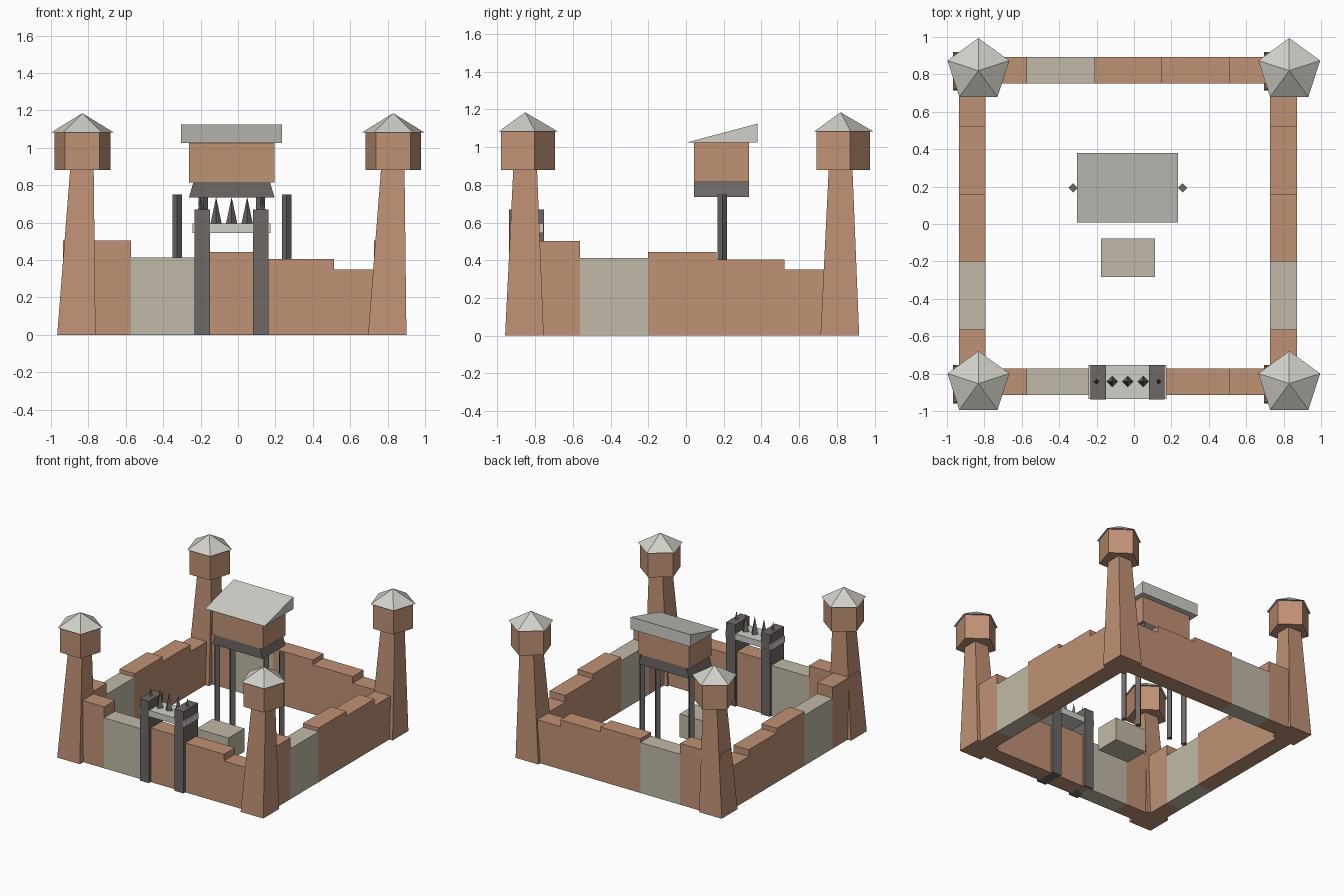
import bpy, bmesh, math
from mathutils import Vector

if "Cube" in bpy.data.objects:
    bpy.data.objects.remove(bpy.data.objects["Cube"], do_unlink=True)


def make_material(name, colour):
    mat = bpy.data.materials.new(name)
    mat.use_nodes = True
    mat.diffuse_color = (*colour, 1)
    mat.node_tree.nodes["Principled BSDF"].inputs["Base Color"].default_value = (*colour, 1)
    return mat


CLAY = make_material("clay brown", (0.53, 0.287, 0.18))
STONE = make_material("pale stone", (0.53, 0.49, 0.385))
TIMBER = make_material("dark timber", (0.156, 0.138, 0.133))
ROOF = make_material("light grey", (0.63, 0.62, 0.575))


def finish(name, bm, mat):
    bmesh.ops.recalc_face_normals(bm, faces=bm.faces)
    mesh = bpy.data.meshes.new(name)
    bm.to_mesh(mesh)
    bm.free()
    mesh.materials.append(mat)
    obj = bpy.data.objects.new(name, mesh)
    bpy.context.collection.objects.link(obj)
    return obj


def box(name, mat, xs, ys, zs, top_inset=0):
    """Box between limits; top_inset narrows the top along x."""
    bm = bmesh.new()
    bmesh.ops.create_cube(bm, size=1)
    for v in bm.verts:
        upper = v.co.z > 0
        inset = -math.copysign(top_inset, v.co.x) if upper else 0
        v.co = Vector((xs[v.co.x > 0] + inset, ys[v.co.y > 0], zs[upper]))
    return finish(name, bm, mat)


def tapered(name, mat, sides, base, top, r_base, r_top, turn=0.0):
    """Straight-sided solid between two regular polygons; r_top 0 gives a point."""
    bm = bmesh.new()

    def ring(centre, radius):
        angles = [math.pi / 2 + turn + math.tau * i / sides for i in range(sides)]
        return [bm.verts.new(Vector(centre) + radius * Vector((math.cos(a), math.sin(a), 0)))
                for a in angles]

    low = ring(base, r_base)
    bm.faces.new(low)
    high = ring(top, r_top) if r_top else [bm.verts.new(top)]
    if r_top:
        bm.faces.new(high)
    for i in range(sides):
        j = (i + 1) % sides
        side = [low[i], low[j]]
        side += [high[j], high[i]] if r_top else high
        bm.faces.new(side)
    return finish(name, bm, mat)


# Corner towers: leaning square shaft, five-sided lookout and pointed roof
for y, depth in ((-0.853, "front"), (0.82, "back")):
    for x, side in ((-0.832, "right"), (0.83, "left")):
        label = f"{depth}_{side}_tower"
        tapered(label + "_shaft", CLAY, 4, (x - 0.032, y - 0.004, 0), (x - 0.002, y, 0.9),
                0.145, 0.088, math.pi / 4)
        tapered(label + "_lookout", CLAY, 5, (x, y, 0.88), (x, y, 1.085), 0.157, 0.157)
        tapered(label + "_roof", ROOF, 5, (x, y, 1.083), (x, y, 1.185), 0.174, 0)

# Stepped walls: five panels per side, the second one in stone
STEP = 0.362
HEIGHTS = (0.503, 0.413, 0.443, 0.405, 0.35)
for i, height in enumerate(HEIGHTS):
    mat = STONE if i == 1 else CLAY
    start_x, start_y = -0.935 + STEP * i, -0.925 + STEP * i
    for label, ys in (("front", (-0.914, -0.772)), ("back", (0.752, 0.893))):
        box(f"{label}_wall_{i + 1}", mat, (start_x, start_x + STEP), ys, (0, height))
    for label, xs in (("right", (-0.935, -0.795)), ("left", (0.728, 0.871))):
        box(f"{label}_wall_{i + 1}", mat, xs, (start_y, start_y + STEP), (0, height))

# Gate: two pillars, a crossbeam and a row of spikes
for label, xs in (("right", (-0.233, -0.15)), ("left", (0.08, 0.163))):
    box(f"gate_{label}_pillar", TIMBER, xs, (-0.938, -0.753), (0, 0.67))
box("gate_beam", ROOF, (-0.243, 0.173), (-0.936, -0.755), (0.545, 0.595))
for i in range(5):
    x = -0.2 + 0.083 * i
    tapered(f"gate_spike_{i + 1}", TIMBER, 4, (x, -0.842, 0.59), (x, -0.842, 0.737), 0.031, 0)

# Raised hut: posts, flared platform, cabin and sloping roof
for i, x in enumerate((-0.325, -0.185, 0.12, 0.26)):
    tapered(f"hut_post_{i + 1}", TIMBER, 4, (x, 0.193, 0), (x, 0.193, 0.75), 0.025, 0.025)
box("hut_platform", TIMBER, (-0.262, 0.195), (0.042, 0.335), (0.735, 0.817), top_inset=0.024)
box("hut_cabin", CLAY, (-0.262, 0.195), (0.042, 0.335), (0.815, 1.03))

bm = bmesh.new()
profile = [bm.verts.new((-0.305, y, z)) for y, z in ((0.008, 1.026), (0.38, 1.026), (0.38, 1.125))]
end = bm.faces.new(profile)
swept = bmesh.ops.extrude_face_region(bm, geom=[end], use_keep_orig=True)["geom"]
bmesh.ops.translate(bm, vec=(0.54, 0, 0), verts=[g for g in swept if isinstance(g, bmesh.types.BMVert)])
finish("hut_roof", bm, ROOF)

# Stone block in the yard
box("yard_block", STONE, (-0.177, 0.112), (-0.283, -0.077), (0, 0.19))
